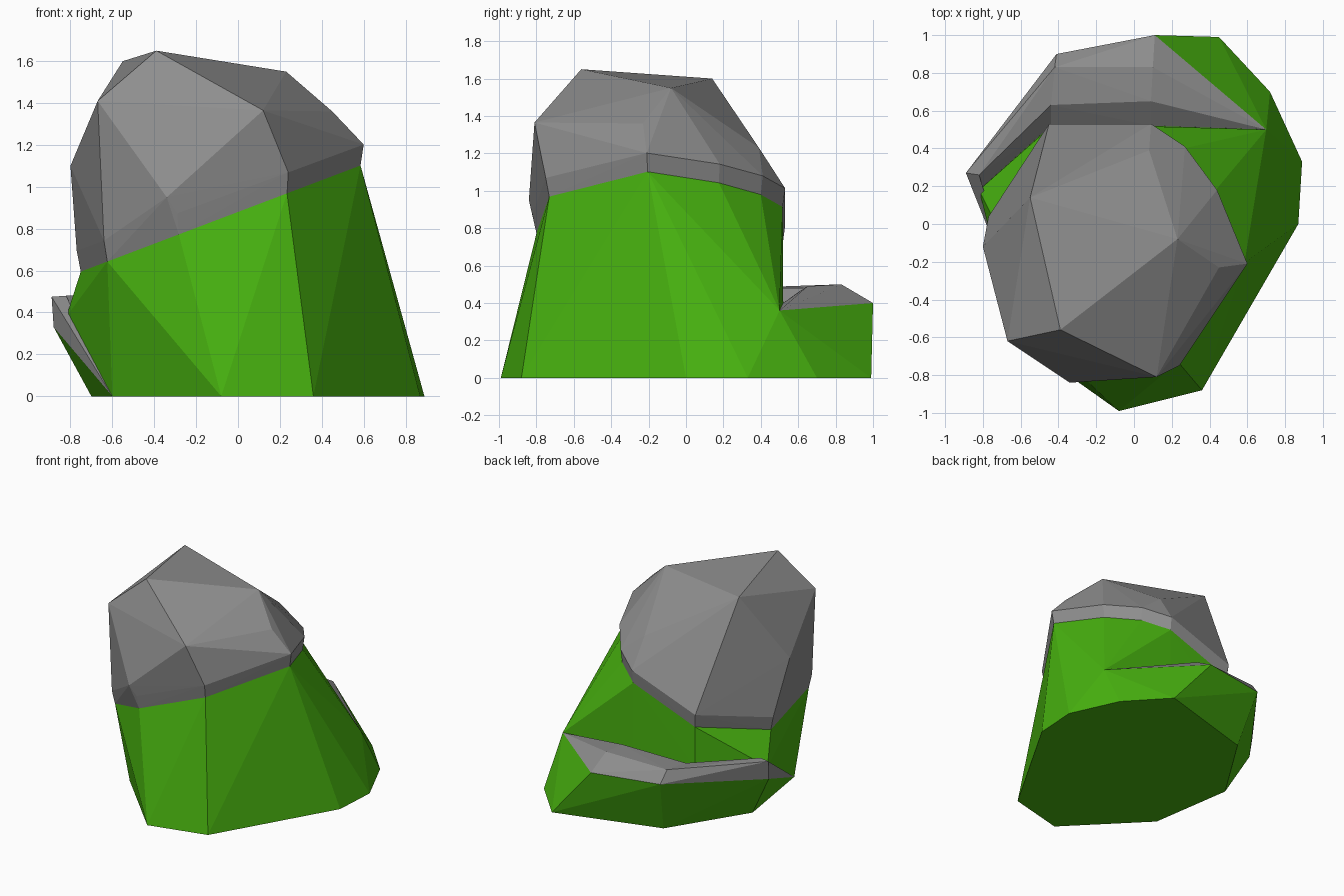
import bpy, bmesh
from mathutils import Vector

cube = bpy.data.objects.get("Cube")
if cube:
    bpy.data.objects.remove(cube, do_unlink=True)


def make_material(name, rgb):
    mat = bpy.data.materials.new(name)
    mat.use_nodes = True
    color = (*rgb, 1)
    mat.diffuse_color = color
    mat.node_tree.nodes["Principled BSDF"].inputs["Base Color"].default_value = color
    return mat


def add_hull(bm, points):
    """Wrap a faceted solid around the points."""
    part = bmesh.new()
    for p in points:
        part.verts.new(p)
    result = bmesh.ops.convex_hull(part, input=part.verts[:])
    loose = {g for g in result["geom_interior"] + result["geom_unused"]
             if isinstance(g, bmesh.types.BMVert)}
    bmesh.ops.delete(part, geom=list(loose), context='VERTS')
    bmesh.ops.recalc_face_normals(part, faces=part.faces[:])
    mesh = bpy.data.meshes.new("part")
    part.to_mesh(mesh)
    part.free()
    bm.from_mesh(mesh)
    bpy.data.meshes.remove(mesh)


def build(name, hulls, mat):
    bm = bmesh.new()
    for points in hulls:
        add_hull(bm, points)
    mesh = bpy.data.meshes.new(name)
    bm.to_mesh(mesh)
    bm.free()
    mesh.materials.append(mat)
    obj = bpy.data.objects.new(name, mesh)
    bpy.context.collection.objects.link(obj)
    return obj


green = make_material("grass green", (0.065, 0.45, 0.005))
grey = make_material("stone grey", (0.27, 0.27, 0.27))

# Tilted rim around the cap: outer edge, and a slightly smaller edge below it
rim_xy = [(.6, -.21), (.44, .18), (.27, .41), (.09, .53), (-.45, .53),
          (-.77, .04), (-.64, -.62), (-.29, -.82), (.24, -.75)]
cap_rim = [Vector((x, y, .98 + .37 * x)) for x, y in rim_xy]
cap_base = [Vector((p.x * .975, p.y * .975, p.z - .1)) for p in cap_rim]

# Stone cap
crown = [(-.39, -.56, 1.65), (.23, -.08, 1.55), (-.55, .14, 1.6),
         (.12, -.81, 1.365), (.45, -.23, 1.36), (.08, .39, 1.23),
         (-.67, -.62, 1.41), (-.8, -.12, 1.1), (-.34, -.84, .95)]
build("stone_cap", [crown + cap_rim + cap_base], grey)

# Ledge sections from left to right: outer edge, outer crest, inner crest, inner foot
ledge_end = (.7, .5, .36)
ledge_start = (-.6, -.46, 0)
sections = [
    [(-.88, .25, .33), (-.89, .27, .475), (-.82, .26, .48), (-.82, .18, .38)],
    [(-.41, .9, .41), (-.42, .83, .5), (-.44, .63, .48), (-.44, .52, .4)],
    [(.11, 1, .4), (.1, .83, .5), (.09, .65, .49), (.09, .52, .4)],
]
chain = [[ledge_start]] + sections + [[ledge_end]]
build("stone_ledge", [a + b for a, b in zip(chain, chain[1:])], grey)

# Grassy trunk under the cap
outer = [s[0] for s in sections]
foot = [s[3] for s in sections]
shared = foot + [ledge_end, ledge_start, (.89, .33, 0)]
front_ground = [(-.08, -.99, 0), (.36, -.88, 0), (.87, 0, 0)]
build("grass_trunk", [cap_base + shared + front_ground], green)

# Grassy bank under the ledge
back_ground = [(.72, .7, 0), (.45, .99, 0), (-.34, .76, 0), (-.7, .19, 0)]
build("grass_bank", [shared + outer + back_ground], green)
